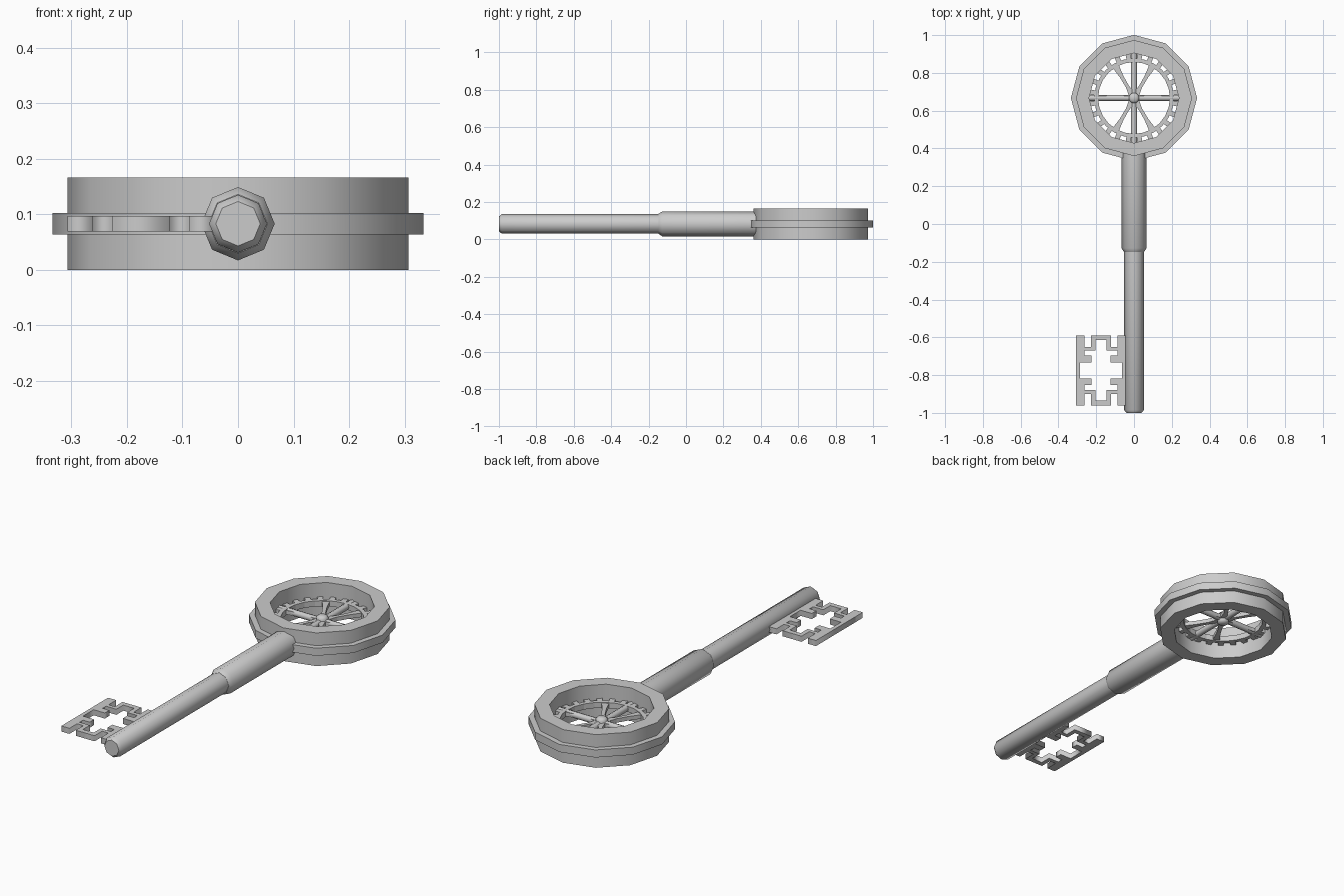
import bpy, bmesh, math
from mathutils import Vector

if "Cube" in bpy.data.objects:
    bpy.data.objects.remove(bpy.data.objects["Cube"])

CZ = 0.083          # mid height of the key
RY = 0.667          # centre of the bow ring


def finish(name, bm, smooth=None):
    bmesh.ops.remove_doubles(bm, verts=bm.verts, dist=1e-5)
    bmesh.ops.recalc_face_normals(bm, faces=bm.faces)
    me = bpy.data.meshes.new(name)
    bm.to_mesh(me)
    bm.free()
    ob = bpy.data.objects.new(name, me)
    bpy.context.collection.objects.link(ob)
    if smooth:
        bpy.ops.object.select_all(action='DESELECT')
        ob.select_set(True)
        bpy.context.view_layer.objects.active = ob
        bpy.ops.object.shade_smooth_by_angle(angle=math.radians(smooth))
    return ob


def lathe(name, profile, n, place, closed=False, smooth=None):
    """Revolve (radius, height) points; place maps (u, v, height) to a position."""
    bm = bmesh.new()
    rings = []
    for r, h in profile:
        rings.append([bm.verts.new(place(r * math.cos(2 * math.pi * i / n),
                                         r * math.sin(2 * math.pi * i / n), h)) for i in range(n)])
    pairs = list(zip(rings, rings[1:]))
    if closed:
        pairs.append((rings[-1], rings[0]))
    else:
        bm.faces.new(rings[0])
        bm.faces.new(rings[-1])
    for a, b in pairs:
        for i in range(n):
            j = (i + 1) % n
            bm.faces.new((a[i], a[j], b[j], b[i]))
    return finish(name, bm, smooth)


def along_z(u, v, h):
    return Vector((u, RY + v, CZ + h))


def along_y(u, v, h):
    return Vector((u, h, CZ + v))


def plate(name, outlines, half):
    """Extruded filled 2D curve; inner outlines become holes."""
    cu = bpy.data.curves.new(name, 'CURVE')
    cu.dimensions = '2D'
    cu.fill_mode = 'BOTH'
    cu.extrude = half
    for pts in outlines:
        sp = cu.splines.new('POLY')
        sp.points.add(len(pts) - 1)
        for p, (x, y) in zip(sp.points, pts):
            p.co = (x, y, 0, 1)
        sp.use_cyclic_u = True
    ob = bpy.data.objects.new(name, cu)
    ob.location.z = CZ
    bpy.context.collection.objects.link(ob)
    return ob


# bow ring with a raised band round its middle
lathe("bow_ring", [(0.238, -0.083), (0.307, -0.083), (0.307, -0.019), (0.334, -0.019),
                   (0.334, 0.019), (0.307, 0.019), (0.307, 0.083), (0.238, 0.083)],
      12, along_z, closed=True, smooth=35)

# octagonal shaft and its thicker sleeve
lathe("shaft", [(0.040, -1.0), (0.052, -0.985), (0.052, -0.12)], 8, along_y, smooth=50)
lathe("sleeve", [(0.053, -0.148), (0.066, -0.128), (0.066, 0.375)], 8, along_y, smooth=50)

# toothed inner rim
lathe("inner_rim", [(0.190, -0.014), (0.210, -0.014), (0.210, 0.014), (0.190, 0.014)],
      24, along_z, closed=True)


def radial_bars(name, angles, sections, half):
    """Flat bars from the wheel centre; sections are (distance, half width)."""
    outline = [(d, w) for d, w in sections] + [(d, -w) for d, w in reversed(sections)]
    bm = bmesh.new()
    for a in angles:
        c, s = math.cos(a), math.sin(a)
        lo, hi = [[bm.verts.new(along_z(d * c - w * s, d * s + w * c, h)) for d, w in outline]
                  for h in (-half, half)]
        bm.faces.new(lo)
        bm.faces.new(hi)
        for i in range(len(lo)):
            j = (i + 1) % len(lo)
            bm.faces.new((lo[i], lo[j], hi[j], hi[i]))
    return finish(name, bm)


radial_bars("rim_teeth", [math.radians(15 * i + 7.5) for i in range(24)],
            [(0.205, 0.013), (0.240, 0.013)], 0.014)
radial_bars("wheel_spokes", [math.radians(60 * i) for i in range(6)],
            [(0.02, 0.018), (0.07, 0.009), (0.13, 0.010), (0.195, 0.018)], 0.010)

# crossing rods and hub knob
lathe("cross_rod_long", [(0.016, RY - 0.24), (0.016, RY + 0.24)], 8, along_y, smooth=50)
lathe("cross_rod_wide", [(0.016, -0.24), (0.016, 0.24)], 8,
      lambda u, v, h: Vector((h, RY + u, CZ + v)), smooth=50)
lathe("hub_knob", [(0.018, -0.030), (0.028, -0.020), (0.028, 0.020), (0.018, 0.030)],
      12, along_z, smooth=50)

# bit: notched plate with a stepped opening, mirrored in both directions
BX, BY = -0.175, -0.775


def mirrored(quarter):
    q = quarter
    pts = q + [(-x, y) for x, y in reversed(q)]
    pts += [(-x, -y) for x, y in q] + [(x, -y) for x, y in reversed(q)]
    return [(BX + x, BY + y) for x, y in pts]


outer = mirrored([(0.132, 0.185), (0.087, 0.185), (0.087, 0.125), (0.052, 0.125), (0.052, 0.185)][::1])
hole = mirrored([(0.112, 0.042), (0.050, 0.042), (0.050, 0.078), (0.087, 0.078),
                 (0.087, 0.105), (0.030, 0.105), (0.030, 0.160)])
plate("bit", [outer, hole], 0.014)
# web joining bit to shaft
plate("bit_web", [[(-0.046, BY - 0.185), (-0.03, BY - 0.185),
                   (-0.03, BY + 0.185), (-0.046, BY + 0.185)]], 0.014)
